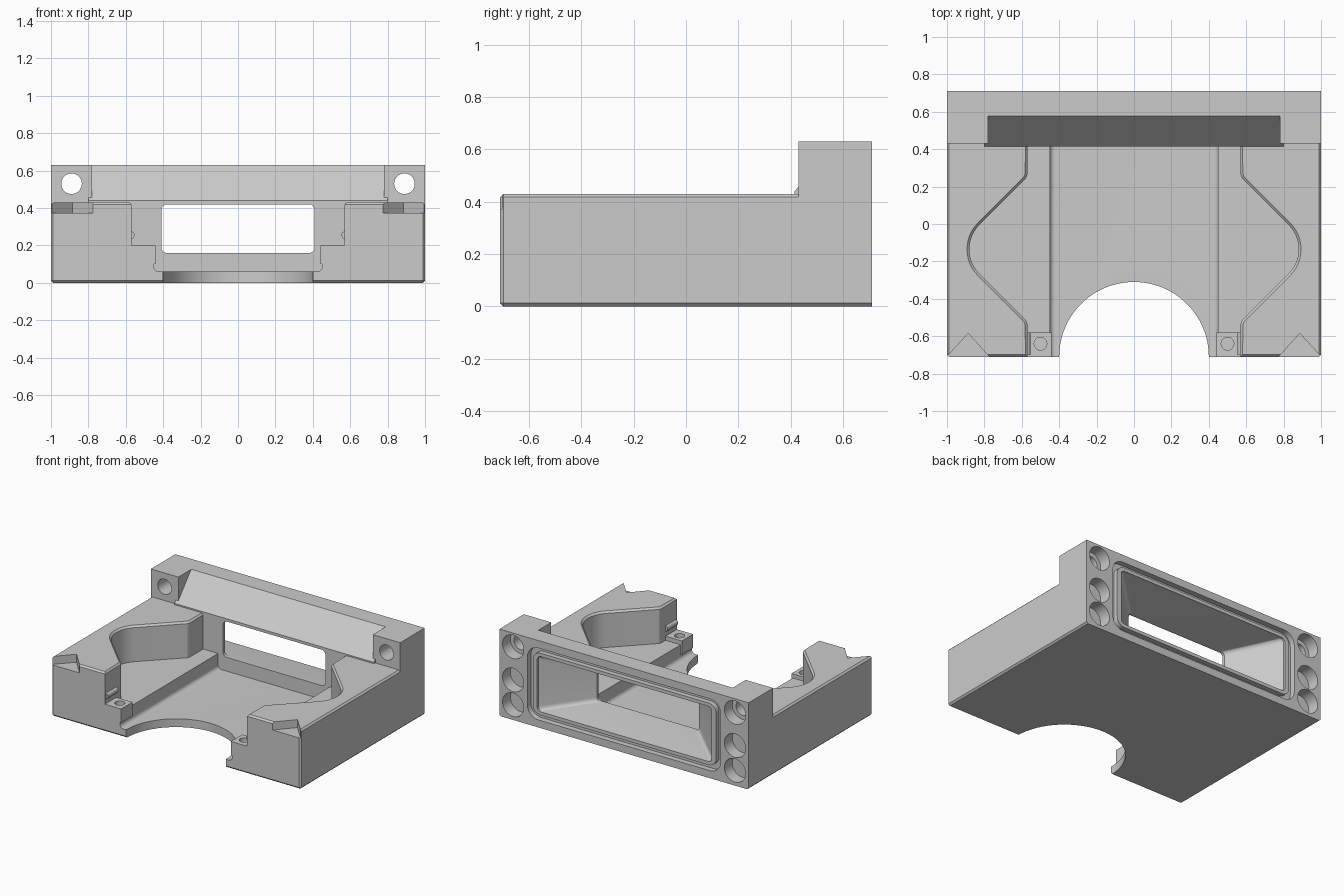
import bpy, bmesh, math
from mathutils import Vector

if "Cube" in bpy.data.objects:
    bpy.data.objects.remove(bpy.data.objects["Cube"])

def loft(name, rings):
    """Closed solid through equal-length rings of 3D points."""
    bm = bmesh.new()
    vs = [[bm.verts.new(p) for p in r] for r in rings]
    n = len(vs[0])
    for a, b in zip(vs, vs[1:]):
        for i in range(n):
            j = (i + 1) % n
            bm.faces.new((a[i], a[j], b[j], b[i]))
    bm.faces.new(vs[0])
    bm.faces.new(vs[-1])
    bmesh.ops.recalc_face_normals(bm, faces=bm.faces[:])
    me = bpy.data.meshes.new(name)
    bm.to_mesh(me)
    bm.free()
    ob = bpy.data.objects.new(name, me)
    bpy.context.collection.objects.link(ob)
    return ob

def along(axis, pts, t):
    if axis == 'x':
        return [(t, a, b) for a, b in pts]
    if axis == 'y':
        return [(a, t, b) for a, b in pts]
    return [(a, b, t) for a, b in pts]

def prism(name, axis, pts, t0, t1):
    return loft(name, [along(axis, pts, t0), along(axis, pts, t1)])

def circle(cx, cy, r, n=40):
    return [(cx + r * math.cos(2 * math.pi * i / n),
             cy + r * math.sin(2 * math.pi * i / n)) for i in range(n)]

def rrect(x0, x1, y0, y1, r=0.0, n=8):
    if r == 0:
        return [(x0, y0), (x1, y0), (x1, y1), (x0, y1)]
    pts = []
    for k, (cx, cy) in enumerate([(x1 - r, y1 - r), (x0 + r, y1 - r),
                                  (x0 + r, y0 + r), (x1 - r, y0 + r)]):
        for i in range(n + 1):
            a = math.pi / 2 * (k + i / n)
            pts.append((cx + r * math.cos(a), cy + r * math.sin(a)))
    return pts

def box(name, x0, x1, y0, y1, z0, z1):
    return prism(name, 'z', rrect(x0, x1, y0, y1), z0, z1)

def combine(tool, op='DIFFERENCE'):
    m = body.modifiers.new(op, 'BOOLEAN')
    m.operation, m.object, m.solver = op, tool, 'EXACT'
    bpy.context.view_layer.objects.active = body
    bpy.ops.object.modifier_apply(modifier=m.name)
    bpy.data.objects.remove(tool, do_unlink=True)

# Base slab with small chamfers everywhere except at the back face
body = box("housing_body", -1, 1, -0.71, 0.71, 0, 0.43)
bm = bmesh.new()
bm.from_mesh(body.data)
edges = [e for e in bm.edges if not all(v.co.y > 0.7 for v in e.verts)]
bmesh.ops.bevel(bm, geom=edges, offset=0.012, segments=1, affect='EDGES')
bm.to_mesh(body.data)
bm.free()

# Rear wall with sloped front, and the two corner blocks
combine(prism("rear_wall", 'x', [(0.415, 0.3), (0.415, 0.44), (0.578, 0.63),
                                 (0.71, 0.63), (0.71, 0.3)], -0.8, 0.8), 'UNION')
for s in (-1, 1):
    x0, x1 = sorted((s * 0.78, s))
    combine(box("corner_block", x0, x1, 0.43, 0.71, 0.3, 0.63), 'UNION')

# Flared upper pocket with chamfered rim
half = [(0.57, -0.75), (0.57, -0.535), (0.577, -0.515)]
half += [(0.695 + 0.185 * math.cos(a), -0.135 + 0.185 * math.sin(a))
         for a in [math.radians(-45 + 90 * i / 20) for i in range(21)]]
half += [(0.577, 0.245), (0.57, 0.265), (0.57, 0.415)]
outline = half + [(-x, y) for x, y in reversed(half)]

def offset(pts, d):
    out = []
    for i, p in enumerate(pts):
        t = Vector(pts[(i + 1) % len(pts)]) - Vector(p)
        u = Vector(p) - Vector(pts[i - 1])
        n = (t.normalized() + u.normalized()).normalized()
        out.append((p[0] + n.y * d, min(p[1] - n.x * d, 0.415)))
    return out

rim = offset(outline, 0.014)
combine(loft("pocket", [along('z', outline, 0.17), along('z', outline, 0.417),
                        along('z', rim, 0.431), along('z', rim, 0.7)]))

# Central channel with filleted floor, and half-round front opening
combine(prism("channel", 'y', rrect(-0.45, 0.45, 0.06, 0.3, 0.028), -0.8, 0.415))
combine(prism("front_opening", 'z', circle(0, -0.71, 0.4, 96), -0.1, 0.1))

# Seal groove around the rear opening
combine(prism("groove", 'y', rrect(-0.775, 0.775, 0.055, 0.575, 0.085), 0.67, 0.8))
combine(prism("seal_lip", 'y', rrect(-0.735, 0.735, 0.09, 0.54, 0.06), 0.6, 0.705), 'UNION')

# Funnel narrowing to the window
wide, narrow = rrect(-0.7, 0.7, 0.115, 0.515, 0.03), rrect(-0.41, 0.41, 0.16, 0.42, 0.03)
combine(loft("funnel", [along('y', wide, 0.8), along('y', wide, 0.69),
                        along('y', narrow, 0.435), along('y', narrow, 0.38)]))

for s in (-1, 1):
    # Rear fastener pockets and the upper through hole
    for z in (0.53, 0.29, 0.11):
        combine(prism("rear_pocket", 'y', circle(s * 0.89, z, 0.085), 0.62, 0.8))
    combine(prism("bolt_hole", 'y', circle(s * 0.89, 0.53, 0.055), 0.3, 0.8))
    # Front tab with its screw hole and the wall ridge above it
    x0, x1 = sorted((s * 0.44, s * 0.585))
    combine(box("front_tab", x0, x1, -0.71, -0.58, 0.1, 0.2), 'UNION')
    combine(prism("tab_hole", 'z', circle(s * 0.5, -0.64, 0.034, 24), 0.1, 0.3))
    combine(prism("ridge", 'y', circle(s * 0.575, 0.255, 0.022, 16), -0.7, -0.58), 'UNION')
    # Triangular notch in the front corner
    combine(prism("corner_notch", 'z', [(s * 0.756, -0.73), (s * 1.02, -0.73),
                                        (s * 0.886, -0.585)], 0.372, 0.5))

bpy.ops.object.select_all(action='DESELECT')
body.select_set(True)
bpy.context.view_layer.objects.active = body
bpy.ops.object.shade_smooth_by_angle(angle=math.radians(25))
